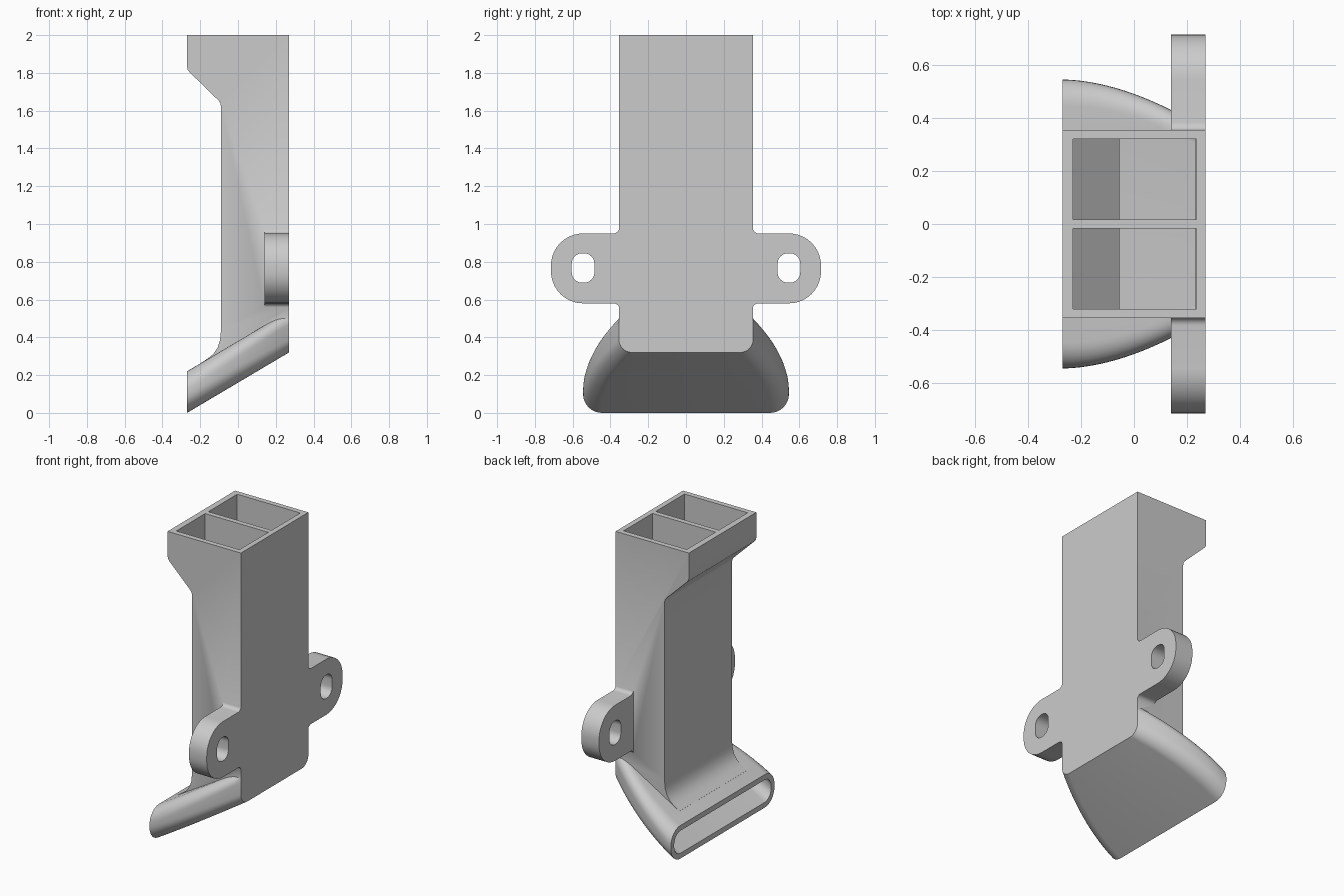
import bpy, bmesh
from math import sin, cos, radians

if "Cube" in bpy.data.objects:
    bpy.data.objects.remove(bpy.data.objects["Cube"], do_unlink=True)

grey = bpy.data.materials.new("plain_grey")
grey.use_nodes = True
grey.diffuse_color = (0.6, 0.6, 0.6, 1)
grey.node_tree.nodes["Principled BSDF"].inputs["Base Color"].default_value = grey.diffuse_color


def loft(name, rings):
    """Closed solid through rings that share a point count."""
    bm = bmesh.new()
    loops = [[bm.verts.new(p) for p in ring] for ring in rings]
    n = len(loops[0])
    for a, b in zip(loops, loops[1:]):
        for i in range(n):
            j = (i + 1) % n
            bm.faces.new((a[i], a[j], b[j], b[i]))
    bm.faces.new(loops[0][::-1])
    bm.faces.new(loops[-1])
    bm.normal_update()
    if bm.calc_volume(signed=True) < 0:
        bmesh.ops.reverse_faces(bm, faces=bm.faces)
    mesh = bpy.data.meshes.new(name)
    bm.to_mesh(mesh)
    bm.free()
    mesh.materials.append(grey)
    ob = bpy.data.objects.new(name, mesh)
    bpy.context.collection.objects.link(ob)
    return ob


def prism_y(name, xz, y0, y1):
    return loft(name, [[(x, y, z) for x, z in xz] for y in (y0, y1)])


def prism_x(name, yz, x0, x1):
    return loft(name, [[(x, y, z) for y, z in yz] for x in (x0, x1)])


def arc(cu, cv, r, start, end, steps=10):
    angles = [radians(start + (end - start) * i / steps) for i in range(steps + 1)]
    return [(cu + r * cos(a), cv + r * sin(a)) for a in angles]


def rounded_rect(cu, cv, hu, hv, r):
    pts = []
    for k, (su, sv) in enumerate(((1, 1), (-1, 1), (-1, -1), (1, -1))):
        pts += arc(cu + su * (hu - r), cv + sv * (hv - r), r, 90 * k, 90 * k + 90, 8)
    return pts


def combine(target, tool, operation):
    mod = target.modifiers.new("combine", "BOOLEAN")
    mod.operation, mod.object, mod.solver = operation, tool, "EXACT"
    bpy.context.view_layer.objects.active = target
    bpy.ops.object.modifier_apply(modifier=mod.name)
    bpy.data.objects.remove(tool, do_unlink=True)


def nozzle(name, x0, x1, inset, steps=16):
    """Sloping flared spout made of upright rounded slots."""
    rings = []
    for i in range(steps + 1):
        x = x0 + (x1 - x0) * i / steps
        t = (x + 0.27) / 0.54
        flare = max(t, 0) ** 1.8
        section = rounded_rect(0, 0.11 + 0.32 * t, 0.545 - 0.189 * flare - inset,
                               0.11 - inset, 0.1 - 0.03 * t - inset * 0.9)
        rings.append([(x, y, z) for y, z in section])
    return loft(name, rings)


# Upright duct with the overhanging lip and the curve into the spout
outer = [(-0.27, 2), (0.27, 2), (0.27, 0.43), (-0.2, 0.15), (-0.2, 0.262),
         (-0.16, 0.288), (-0.13, 0.312), (-0.108, 0.345), (-0.095, 0.385), (-0.09, 0.44),
         (-0.09, 1.62), (-0.093, 1.638), (-0.102, 1.653),
         (-0.258, 1.805), (-0.267, 1.818), (-0.27, 1.835)]
body = prism_y("duct_body", outer, -0.355, 0.355)

# Flared spout
combine(body, nozzle("spout", -0.27, 0.27, 0), "UNION")

# Mounting ears with slotted holes, one on each side
for side in (-1, 1):
    ear = ([(0.34, 0.55)] + arc(0.383, 0.55, 0.03, 180, 90, 5)
           + arc(0.545, 0.75, 0.17, -90, 0) + arc(0.545, 0.78, 0.17, 0, 90)
           + arc(0.383, 0.98, 0.03, 270, 180, 5) + [(0.34, 0.98)])
    slot = rounded_rect(0.545, 0.767, 0.06, 0.078, 0.055)
    tab = prism_x("mounting_ear", [(side * y, z) for y, z in ear], 0.14, 0.27)
    hole = prism_x("ear_slot", [(side * y, z) for y, z in slot], 0.1, 0.3)
    combine(tab, hole, "DIFFERENCE")
    combine(body, tab, "UNION")

# Twin channels with a divider between them
inner = [(-0.23, 2.1), (0.235, 2.1), (0.235, 0.41), (-0.055, 0.24),
         (-0.055, 1.635), (-0.23, 1.805)]
for side in (-1, 1):
    combine(body, prism_y("channel", inner, side * 0.017, side * 0.32), "DIFFERENCE")

# Hollow of the spout, open at the mouth
combine(body, nozzle("spout_hollow", -0.3, 0.23, 0.035), "DIFFERENCE")

# Smooth curves, sharp corners
bpy.ops.object.select_all(action="DESELECT")
body.select_set(True)
bpy.context.view_layer.objects.active = body
bpy.ops.object.shade_smooth_by_angle(angle=radians(30))
